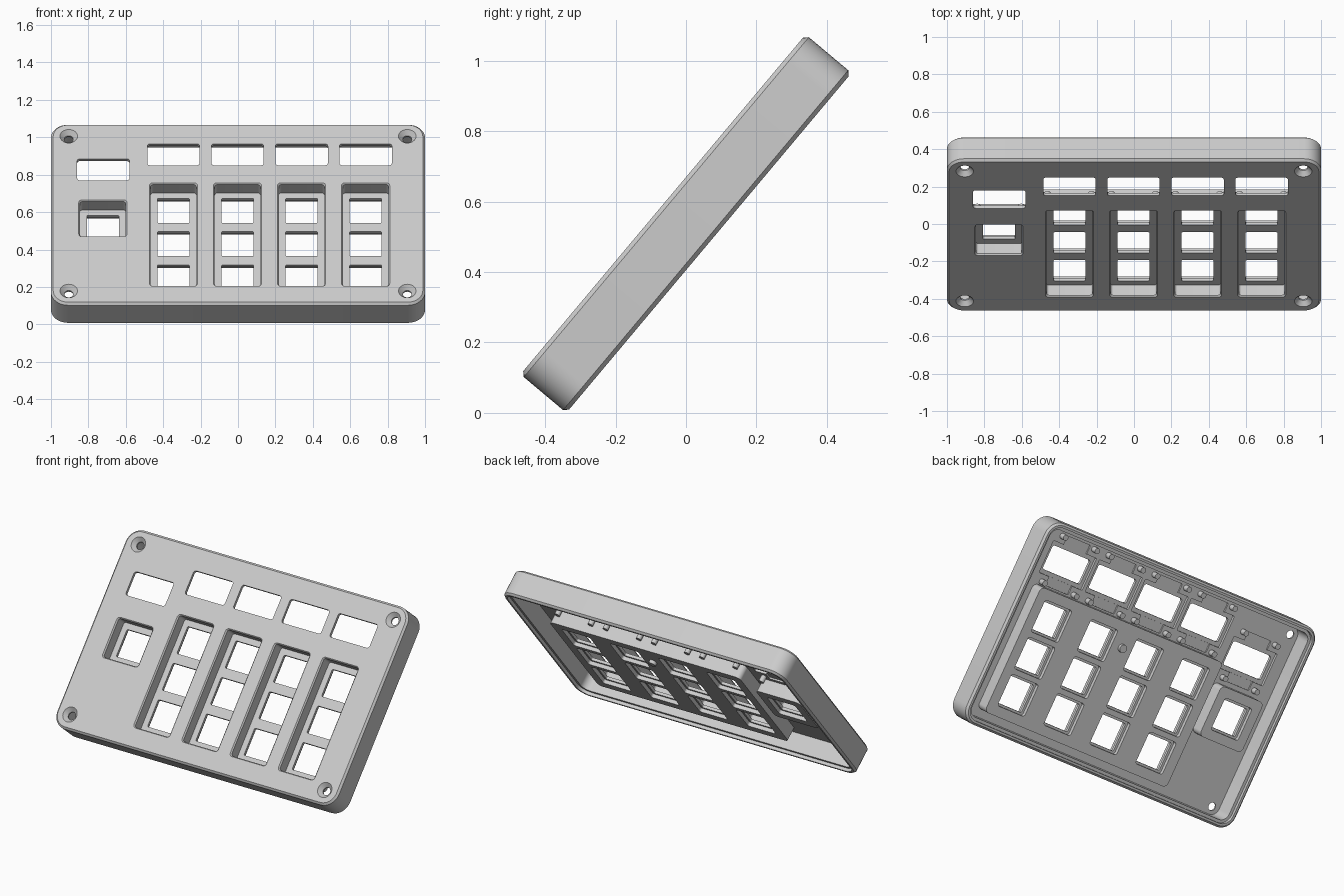
import bpy, bmesh, math
from mathutils import Matrix

if "Cube" in bpy.data.objects:
    bpy.data.objects.remove(bpy.data.objects["Cube"])

# One plain material
GREY = (0.6, 0.6, 0.6, 1)
mat = bpy.data.materials.new("light_grey")
mat.use_nodes = True
mat.diffuse_color = GREY
mat.node_tree.nodes["Principled BSDF"].inputs["Base Color"].default_value = GREY

# The case is built lying flat, then tilted onto its front lower edge
TILT = Matrix.Translation((0, 0, 0.5375)) @ Matrix.Rotation(math.radians(50), 4, "X")
FRONT, BACK = 0.085, -0.085
PLATE = 0.05          # inner side of the front plate
FLOOR = 0.007         # key pocket floor
BLOCK = -0.035        # inner side of the key blocks


def ring(cx, cy, hx, hy, r, steps=8):
    """Outline of a rounded rectangle; a circle when hx = hy = r."""
    pts = []
    for i, (sx, sy) in enumerate([(1, 1), (-1, 1), (-1, -1), (1, -1)]):
        for k in range(steps + 1):
            a = (i + k / steps) * math.pi / 2
            pts.append((cx + sx * (hx - r) + r * math.cos(a),
                        cy + sy * (hy - r) + r * math.sin(a)))
    return pts


def make(name, centres, layers):
    """Loft layers of (height, half x, half y, radius) at every centre."""
    bm = bmesh.new()
    for cx, cy in centres:
        loops = [[bm.verts.new((x, y, z)) for x, y in ring(cx, cy, hx, hy, r)]
                 for z, hx, hy, r in layers]
        for a, b in zip(loops, loops[1:]):
            for i in range(len(a)):
                j = (i + 1) % len(a)
                bm.faces.new((a[i], a[j], b[j], b[i]))
        bm.faces.new(loops[0][::-1])
        bm.faces.new(loops[-1])
    bmesh.ops.remove_doubles(bm, verts=bm.verts, dist=1e-5)
    bmesh.ops.recalc_face_normals(bm, faces=bm.faces)
    mesh = bpy.data.meshes.new(name)
    bm.to_mesh(mesh)
    bm.free()
    obj = bpy.data.objects.new(name, mesh)
    bpy.context.scene.collection.objects.link(obj)
    mesh.materials.append(mat)
    return obj


def combine(body, tool, operation):
    mod = body.modifiers.new("combine", "BOOLEAN")
    mod.operation, mod.solver, mod.object = operation, "EXACT", tool
    bpy.context.view_layer.update()
    graph = bpy.context.evaluated_depsgraph_get()
    mesh = bpy.data.meshes.new_from_object(body.evaluated_get(graph))
    body.modifiers.clear()
    body.data = mesh
    bpy.data.objects.remove(tool)


def cut(body, centres, layers):
    combine(body, make("cutter", centres, layers), "DIFFERENCE")


def straight(low, high, hx, hy, r):
    return [(low, hx, hy, r), (high, hx, hy, r)]


# Layout of keys, displays and screws
columns = [-0.345 + 0.3425 * i for i in range(4)]
MID = -0.146
single = (-0.7225, -0.0325)
keys = [(x, MID + 0.232 * j) for x in columns for j in (-1, 0, 1)] + [single]
displays = [(x, 0.412) for x in columns] + [(-0.72, 0.307)]
screws = [(sx * 0.905, sy * 0.54) for sx in (-1, 1) for sy in (-1, 1)]

# Outer shell with chamfered edges
case = make("case", [(0, 0)], [
    (BACK, 0.988, 0.618, 0.08), (BACK + 0.012, 1, 0.63, 0.092),
    (FRONT - 0.012, 1, 0.63, 0.092), (FRONT, 0.988, 0.618, 0.08)])

# Hollow with a stepped lip for a back cover
cut(case, [(0, 0)], [
    (BACK - 0.03, 0.975, 0.605, 0.07), (BACK + 0.02, 0.975, 0.605, 0.07),
    (BACK + 0.02, 0.957, 0.587, 0.05), (PLATE, 0.957, 0.587, 0.05)])

# Key blocks standing on the inside of the plate
combine(case, make("block", [(0.168, MID)],
                   straight(BLOCK, 0.06, 0.677, 0.392, 0.03)), "UNION")
combine(case, make("block", [single],
                   straight(BLOCK, 0.06, 0.157, 0.157, 0.03)), "UNION")


# Key pockets with a softened rim
def pocket(hy):
    return [(FLOOR, 0.122, hy - 0.006, 0.014),
            (FRONT - 0.008, 0.122, hy - 0.006, 0.014),
            (FRONT, 0.129, hy, 0.02), (FRONT + 0.02, 0.129, hy, 0.02)]


cut(case, [(x, MID) for x in columns], pocket(0.361))
cut(case, [single], pocket(0.129))

# Switch openings and the clip recesses behind them
cut(case, keys, straight(BLOCK - 0.02, FLOOR + 0.02, 0.086, 0.086, 0.008))
cut(case, keys, straight(BLOCK - 0.03, FLOOR - 0.018, 0.1, 0.1, 0.015))

# Display seats, connector tabs and windows
cut(case, displays, straight(PLATE - 0.02, 0.066, 0.16, 0.1, 0.006))
cut(case, displays, straight(PLATE - 0.03, 0.06, 0.085, 0.155, 0.006))
cut(case, displays, straight(PLATE - 0.04, FRONT + 0.02, 0.14, 0.075, 0.015))

# Countersunk screw holes
cut(case, screws, [
    (0, 0.024, 0.024, 0.024), (0.06, 0.024, 0.024, 0.024),
    (FRONT, 0.047, 0.047, 0.047), (FRONT + 0.02, 0.047, 0.047, 0.047)])

# Mounting pegs on the inside
peg_spots = [(x + sx * 0.118, y + sy * 0.143) for x, y in displays
             for sx in (-1, 1) for sy in (-1, 1)]
pegs = make("display_pegs", peg_spots, straight(0.01, PLATE + 0.005, 0.017, 0.017, 0.017))
stud = make("centre_peg", [(0.168, 0.1)],
            straight(BLOCK - 0.02, BLOCK + 0.01, 0.024, 0.024, 0.024))

# Tilt everything and smooth the rounded corners
for obj in (case, pegs, stud):
    obj.data.transform(TILT)
    bpy.ops.object.select_all(action="DESELECT")
    obj.select_set(True)
    bpy.context.view_layer.objects.active = obj
    bpy.ops.object.shade_smooth_by_angle(angle=math.radians(30))
